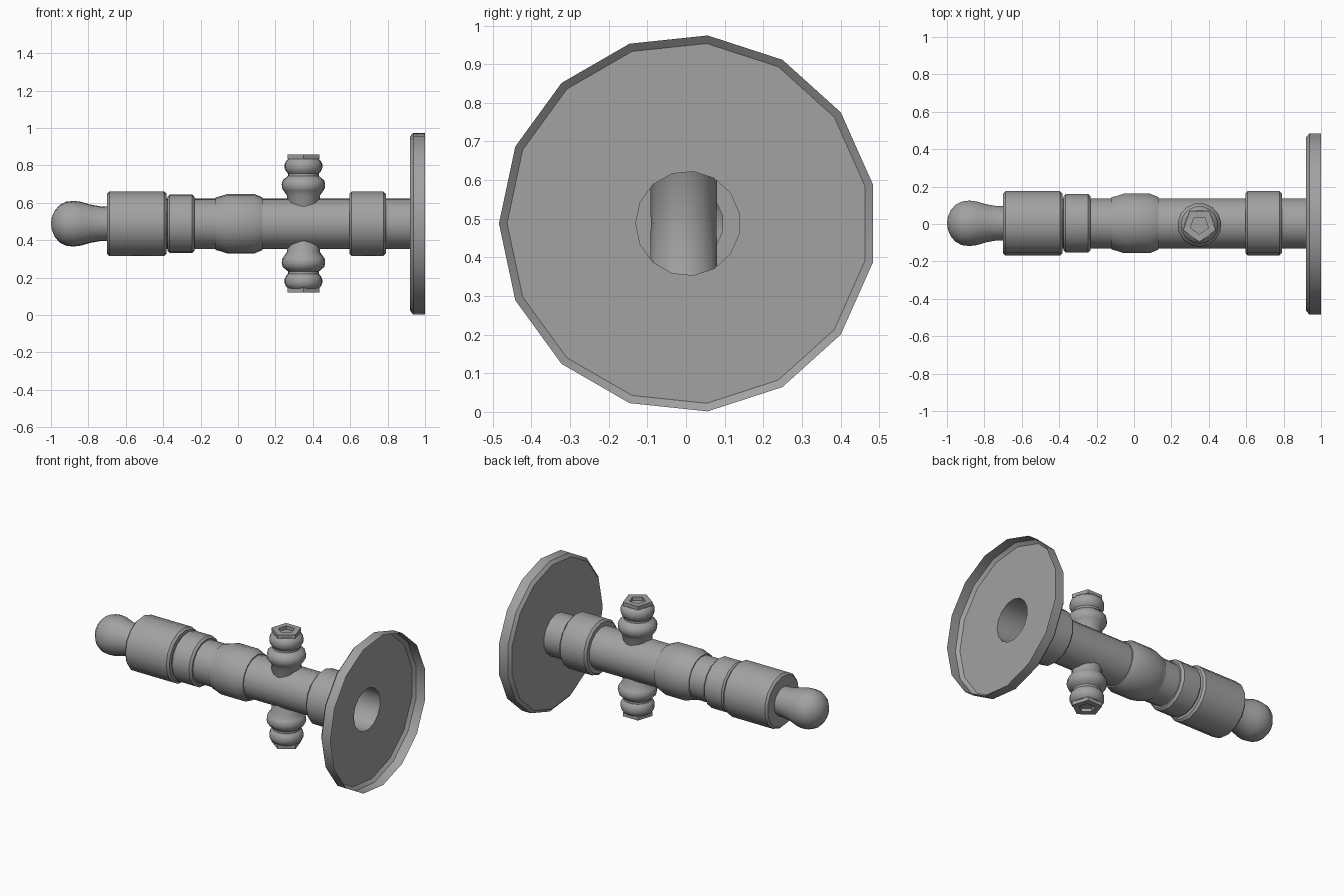
import bpy, bmesh
from math import pi, cos, sin, radians

cube = bpy.data.objects.get("Cube")
if cube:
    bpy.data.objects.remove(cube)

CENTRE = (0, 0.005, 0.488)
TUBE = 0.135

# Single metal colour
metal = bpy.data.materials.new("grey_metal")
metal.use_nodes = True
grey = (0.36, 0.36, 0.36, 1)
metal.diffuse_color = grey
metal.node_tree.nodes["Principled BSDF"].inputs["Base Color"].default_value = grey


def lathe(name, profile, sides=15, location=CENTRE, tilt=0):
    """Spin (distance, radius) points round the local x axis."""
    bm = bmesh.new()
    rings = []
    for x, r in profile:
        angles = [pi + 2 * pi * i / sides for i in range(sides)]
        rings.append([bm.verts.new((x, r * cos(a), r * sin(a))) for a in angles])
    for near, far in zip(rings, rings[1:]):
        for i in range(sides):
            j = (i + 1) % sides
            bm.faces.new((near[i], near[j], far[j], far[i]))
    bmesh.ops.remove_doubles(bm, verts=bm.verts, dist=1e-5)
    mesh = bpy.data.meshes.new(name)
    bm.to_mesh(mesh)
    bm.free()
    mesh.materials.append(metal)
    obj = bpy.data.objects.new(name, mesh)
    obj.location = location
    obj.rotation_euler.y = tilt
    bpy.context.collection.objects.link(obj)
    bpy.ops.object.select_all(action='DESELECT')
    obj.select_set(True)
    bpy.context.view_layer.objects.active = obj
    bpy.ops.object.shade_smooth_by_angle(angle=radians(35))
    return obj


def collar(name, start, end, radius, inner=TUBE, chamfer=0.013):
    """Chamfered band round the tube."""
    lathe(name, [(start, inner), (start, radius - chamfer), (start + chamfer, radius),
                 (end - chamfer, radius), (end, radius - chamfer), (end, TUBE)])


# Hollow main tube
lathe("main_tube", [(-0.69, TUBE), (0.92, TUBE)])

# Rounded end knob with a narrower neck
lathe("end_knob", [(-1, 0), (-0.995, 0.035), (-0.98, 0.07), (-0.955, 0.1), (-0.92, 0.118),
                   (-0.88, 0.123), (-0.84, 0.118), (-0.79, 0.103), (-0.74, 0.094), (-0.7, 0.092)])

# Bands along the tube
collar("grip_sleeve", -0.7, -0.383, 0.174, inner=0.092)
collar("grip_ring", -0.378, -0.232, 0.158)
collar("front_collar", 0.595, 0.79, 0.174)
lathe("middle_swell", [(-0.12, TUBE), (-0.12, 0.141), (-0.09, 0.149), (-0.055, 0.161),
                       (0.085, 0.161), (0.13, 0.142), (0.13, TUBE)])

# Thin open dish at the far end
lathe("end_dish", [(0.92, TUBE), (0.92, 0.468), (0.937, 0.489), (1, 0.489)])

# Matching side spouts above and below, each with a five-sided nut
for side, tilt in (("upper", -pi / 2), ("lower", pi / 2)):
    place = (0.35, -0.005, CENTRE[2])
    lathe(side + "_spout", [(0, 0.086), (0.15, 0.088), (0.178, 0.108), (0.19, 0.115),
                            (0.21, 0.117), (0.23, 0.112), (0.245, 0.096), (0.255, 0.083),
                            (0.268, 0.083), (0.28, 0.094), (0.297, 0.101), (0.318, 0.101),
                            (0.335, 0.094), (0.347, 0.08), (0.347, 0)], location=place, tilt=tilt)
    lathe(side + "_nut", [(0.345, 0), (0.345, 0.091), (0.369, 0.091), (0.369, 0.05),
                          (0.348, 0.05), (0.348, 0)], sides=5, location=place, tilt=tilt)
